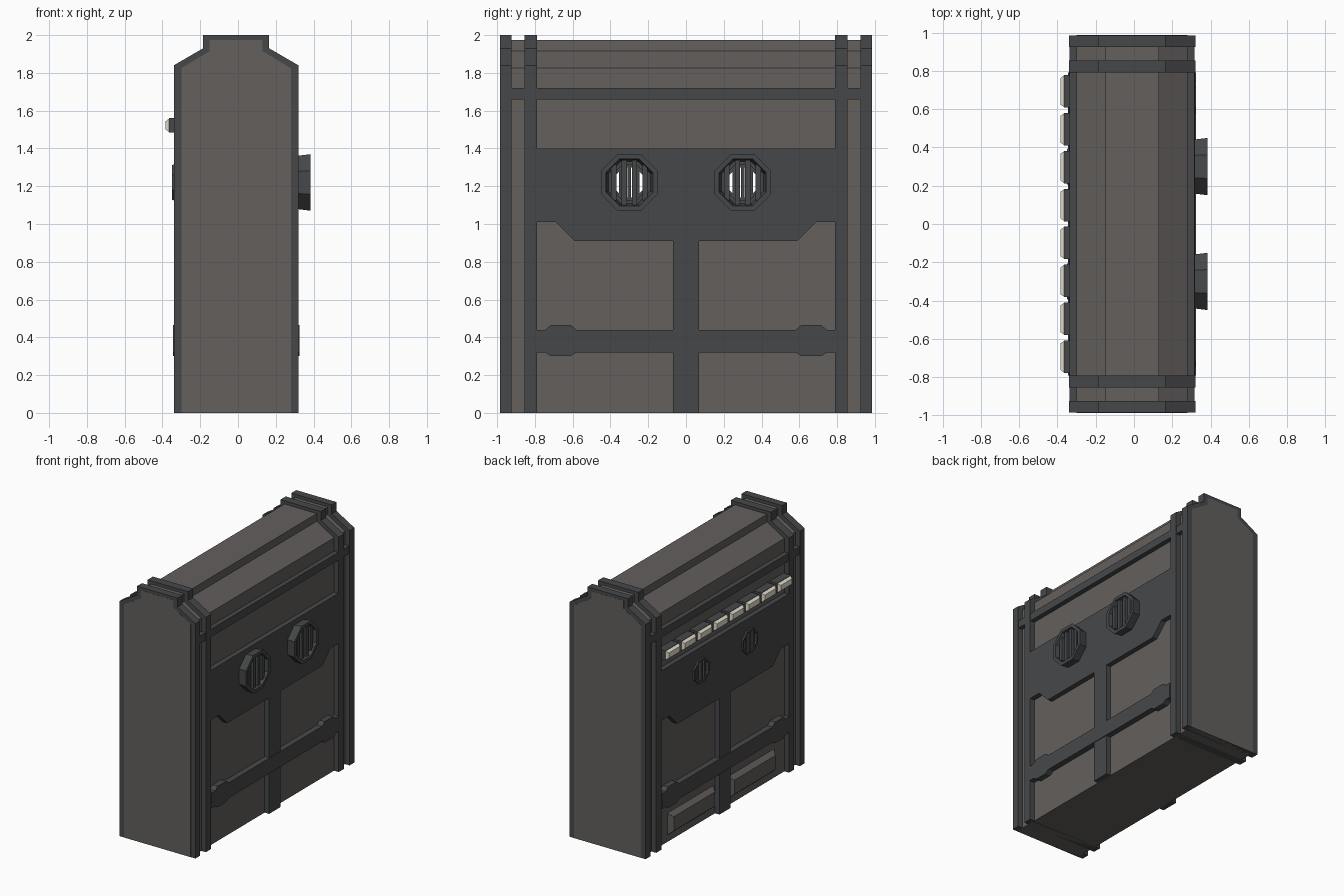
import bpy, bmesh, math

if "Cube" in bpy.data.objects:
    bpy.data.objects.remove(bpy.data.objects["Cube"])

CX = -0.01          # centre of the cabinet body in x
VENT_Y, VENT_Z = 0.3, 1.22


def material(name, rgb):
    m = bpy.data.materials.new(name)
    m.diffuse_color = (*rgb, 1)
    m.use_nodes = True
    m.node_tree.nodes["Principled BSDF"].inputs["Base Color"].default_value = m.diffuse_color
    return m


BODY = material("warm_grey", (0.125, 0.115, 0.11))
TRIM = material("dark_grey", (0.062, 0.064, 0.067))
GLOW = material("cream", (0.8, 0.76, 0.64))


def finish(name, bm, mat):
    bmesh.ops.recalc_face_normals(bm, faces=bm.faces)
    me = bpy.data.meshes.new(name)
    bm.to_mesh(me)
    bm.free()
    me.materials.append(mat)
    ob = bpy.data.objects.new(name, me)
    bpy.context.collection.objects.link(ob)
    return ob


def prism(name, pts, axis, a, b, mat):
    """Extrude a profile from a to b: axis 'y' takes (x, z), axis 'x' takes (y, z)."""
    bm = bmesh.new()
    put = (lambda p, d: (p[0], d, p[1])) if axis == 'y' else (lambda p, d: (d, p[0], p[1]))
    lo = [bm.verts.new(put(p, a)) for p in pts]
    hi = [bm.verts.new(put(p, b)) for p in pts]
    bm.faces.new(lo)
    bm.faces.new(hi)
    for i in range(len(pts)):
        j = (i + 1) % len(pts)
        bm.faces.new((lo[i], lo[j], hi[j], hi[i]))
    return finish(name, bm, mat)


def rect(y0, y1, z0, z1):
    return [(y0, z0), (y1, z0), (y1, z1), (y0, z1)]


def mirrored(half):
    """Complete a half profile (positive side) about zero."""
    return half + [(-p, q) for p, q in reversed(half)]


def outline(w, shoulder, t, step, top):
    return [(x + CX, z) for x, z in mirrored([(w, 0), (w, shoulder), (t, step), (t, top)])]


def octagon(r, y, z):
    return [(y + r * math.cos(math.pi * (k + .5) / 4), z + r * math.sin(math.pi * (k + .5) / 4))
            for k in range(8)]


def ring(name, y, loops, mat):
    """Octagonal collar: closed strip through (x, radius) loops."""
    bm = bmesh.new()
    rows = [[bm.verts.new((x, p, q)) for p, q in octagon(r, y, VENT_Z)] for x, r in loops]
    for i in range(len(rows)):
        a, b = rows[i], rows[(i + 1) % len(rows)]
        for k in range(8):
            n = (k + 1) % 8
            bm.faces.new((a[k], a[n], b[n], b[k]))
    return finish(name, bm, mat)


def frustum(name, x0, x1, y, z, hy, hz, inset, mat):
    bm = bmesh.new()
    rows = []
    for x, d in ((x0, 0), (x1, inset)):
        rows.append([bm.verts.new((x, p, q))
                     for p, q in rect(y - hy + d, y + hy - d, z - hz + d, z + hz - d)])
    bm.faces.new(rows[0])
    bm.faces.new(rows[1])
    for k in range(4):
        n = (k + 1) % 4
        bm.faces.new((rows[0][k], rows[0][n], rows[1][n], rows[1][k]))
    return finish(name, bm, mat)


# Main body and the four raised frame hoops
body = prism("body", outline(0.29, 1.825, 0.14, 1.915, 1.975), 'y', -0.986, 0.986, BODY)
for s in (-1, 1):
    for label, a, b in (("outer", 0.925, 0.985), ("inner", 0.79, 0.855)):
        prism(f"{label}_hoop", outline(0.33, 1.84, 0.175, 1.93, 2.0), 'y', s * a, s * b, TRIM)

# Side plating: vent plate with centre post, upper rail, lower rail with raised lugs
plate_pts = mirrored([(0.07, 0), (0.07, 0.91), (0.59, 0.91), (0.69, 1.01), (0.79, 1.01), (0.79, 1.4)])
upper_half = [(0.58, 0.44), (0.61, 0.465), (0.715, 0.465), (0.745, 0.44), (0.79, 0.44)]
lower_half = [(0.79, 0.32), (0.745, 0.32), (0.715, 0.3), (0.61, 0.3), (0.58, 0.32)]
rail_pts = (upper_half + lower_half) + [(-y, z) for y, z in reversed(upper_half + lower_half)]
plates = []
for s in (-1, 1):
    plates.append(prism("vent_plate", plate_pts, 'x', CX + s * 0.28, CX + s * 0.329, TRIM))
    prism("upper_rail", rect(-0.984, 0.984, 1.66, 1.72), 'x', CX + s * 0.28, CX + s * 0.327, TRIM)
    prism("lower_rail", rail_pts, 'x', CX + s * 0.28, CX + s * 0.335, TRIM)

# Vent tunnels cut through body and plates
for vy in (-VENT_Y, VENT_Y):
    cutter = prism("tunnel_cutter", octagon(0.1, vy, VENT_Z), 'x', -0.6, 0.6, TRIM)
    cutter.hide_render = True
    for ob in [body] + plates:
        mod = ob.modifiers.new("tunnel", 'BOOLEAN')
        mod.operation = 'DIFFERENCE'
        mod.solver = 'EXACT'
        mod.object = cutter
        bpy.context.view_layer.objects.active = ob
        bpy.ops.object.modifier_apply(modifier=mod.name)
    bpy.data.objects.remove(cutter)

    # Large flared vent on the right, small flat vent on the left
    ring("large_vent_collar", vy, [(0.31, 0.152), (0.385, 0.162), (0.385, 0.135), (0.31, 0.118)], TRIM)
    ring("small_vent_collar", vy, [(-0.33, 0.105), (-0.35, 0.1), (-0.35, 0.085), (-0.33, 0.085)], TRIM)
    for k in range(4):
        y = vy + (k - 1.5) * 0.055
        h = 0.12 if k in (1, 2) else 0.095
        prism("large_vent_slat", rect(y - .014, y + .014, VENT_Z - h, VENT_Z + h), 'x', 0.335, 0.372, TRIM)
    for k in range(3):
        y = vy + (k - 1) * 0.045
        h = 0.088 if k == 1 else 0.075
        prism("small_vent_slat", rect(y - .01, y + .01, VENT_Z - h, VENT_Z + h), 'x', -0.345, -0.325, TRIM)

# Row of eight lamps on the left side
for k in range(8):
    y = (k - 3.5) * 0.198
    prism("lamp_base", rect(y - .085, y + .085, 1.485, 1.56), 'x', -0.295, -0.365, TRIM)
    frustum("lamp_lens", -0.365, -0.385, y, 1.522, 0.083, 0.035, 0.014, GLOW)

# Chamfered ledges low on the left side
for s in (-1, 1):
    frustum("lower_ledge", -0.295, -0.335, s * 0.375, 0.14, 0.29, 0.09, 0.035, BODY)
